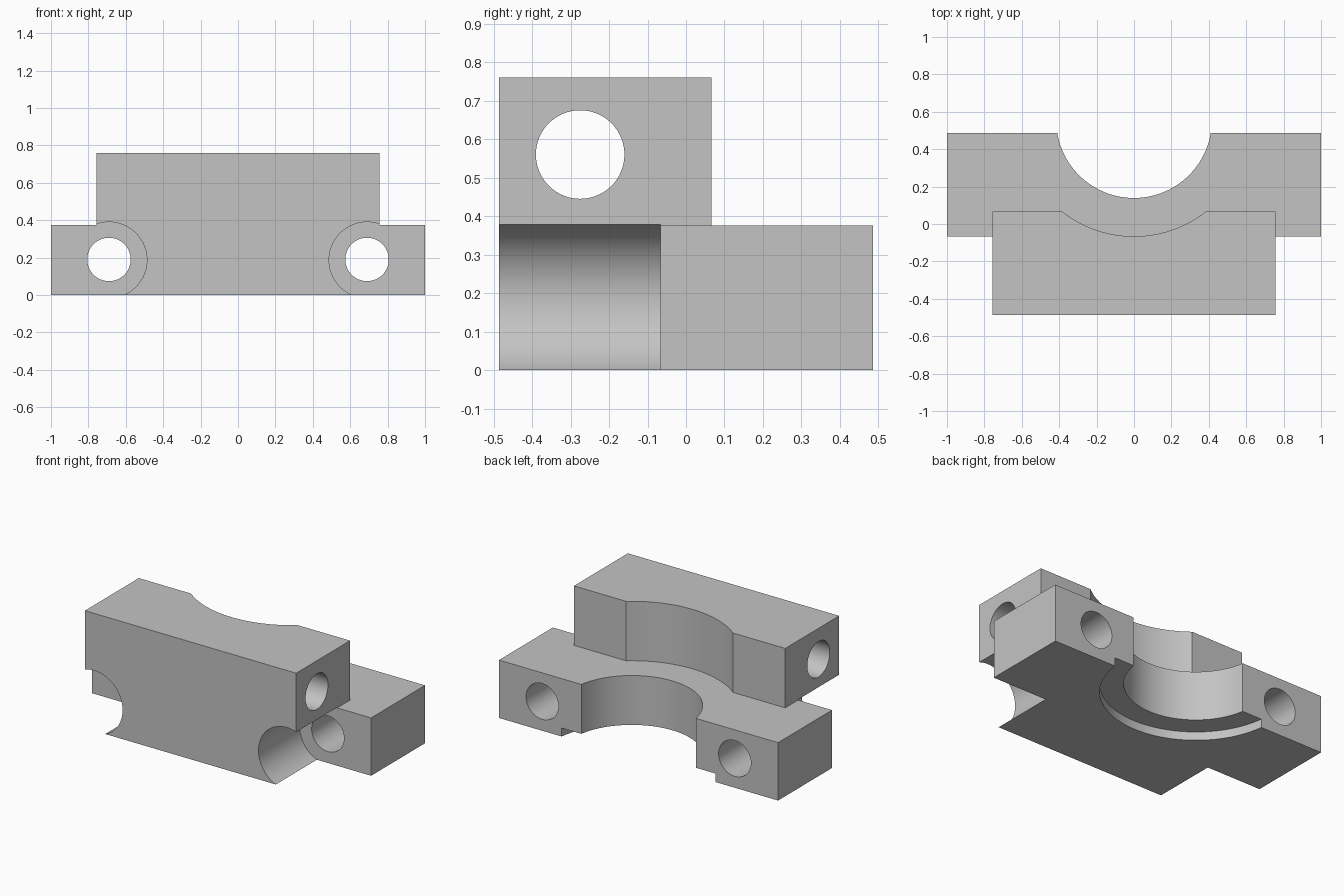
import bpy, bmesh, math
from mathutils import Matrix

if "Cube" in bpy.data.objects:
    bpy.data.objects.remove(bpy.data.objects["Cube"], do_unlink=True)

steel = bpy.data.materials.new("plain_grey")
steel.use_nodes = True
grey = (0.55, 0.55, 0.55, 1)
steel.diffuse_color = grey
steel.node_tree.nodes["Principled BSDF"].inputs["Base Color"].default_value = grey

FRONT, BACK = -0.486, 0.486
STEP = 0.066          # wing front and upper block back
HALF = 0.757          # half width of the narrow part
FLOOR = 0.375         # top of the lower body
AXIS_Y = 0.555        # vertical bore axis


def make_object(name, bm):
    bmesh.ops.recalc_face_normals(bm, faces=bm.faces)
    mesh = bpy.data.meshes.new(name)
    bm.to_mesh(mesh)
    bm.free()
    mesh.materials.append(steel)
    obj = bpy.data.objects.new(name, mesh)
    bpy.context.collection.objects.link(obj)
    return obj


def prism(name, outline, z0, z1):
    bm = bmesh.new()
    face = bm.faces.new([bm.verts.new((x, y, z0)) for x, y in outline])
    out = bmesh.ops.extrude_face_region(bm, geom=[face])
    top = [v for v in out["geom"] if isinstance(v, bmesh.types.BMVert)]
    bmesh.ops.translate(bm, verts=top, vec=(0, 0, z1 - z0))
    return make_object(name, bm)


def cylinder(name, centre, radius, length, axis):
    bm = bmesh.new()
    turn = {"X": Matrix.Rotation(math.pi / 2, 4, "Y"),
            "Y": Matrix.Rotation(math.pi / 2, 4, "X"),
            "Z": Matrix()}[axis]
    bmesh.ops.create_cone(bm, cap_ends=True, segments=96, radius1=radius,
                          radius2=radius, depth=length,
                          matrix=Matrix.Translation(centre) @ turn)
    return make_object(name, bm)


def arc(radius, edge_y, steps=48):
    """Bore arc from the +x end to the -x end on the line y = edge_y."""
    start = math.asin((edge_y - AXIS_Y) / radius)
    sweep = -math.pi - 2 * start
    angles = [start + sweep * i / steps for i in range(steps + 1)]
    return [(radius * math.cos(a), AXIS_Y + radius * math.sin(a)) for a in angles]


def combine(target, other, operation):
    mod = target.modifiers.new(operation.lower(), "BOOLEAN")
    mod.operation, mod.solver, mod.object = operation, "EXACT", other
    bpy.context.view_layer.objects.active = target
    bpy.ops.object.modifier_apply(modifier=mod.name)
    bpy.data.objects.remove(other, do_unlink=True)


# Lower body with side wings and the half bore
body = prism("clamp_body", [
    (-1, BACK), (-1, -STEP), (-HALF, -STEP), (-HALF, FRONT),
    (HALF, FRONT), (HALF, -STEP), (1, -STEP), (1, BACK)]
    + arc(0.416, BACK), 0, FLOOR)

# Upper block with its shallow curved back
upper = prism("upper_block", [
    (-HALF, STEP), (-HALF, FRONT), (HALF, FRONT), (HALF, STEP)]
    + arc(AXIS_Y + STEP, STEP), FLOOR, 0.76)
combine(body, upper, "UNION")

# Recess around the bore on the underside
combine(body, cylinder("recess", (0, AXIS_Y, 0), 0.555, 0.11, "Z"), "DIFFERENCE")

# Bolt holes and their wide front pockets
for side in (-1, 1):
    x = side * 0.69
    pocket = cylinder("pocket", (x, -STEP - 0.3, 0.187), 0.203, 0.6, "Y")
    combine(body, pocket, "DIFFERENCE")
    combine(body, cylinder("bolt_hole", (x, 0, 0.19), 0.116, 1.4, "Y"), "DIFFERENCE")

# Long cross hole through the upper block
combine(body, cylinder("cross_hole", (0, -0.275, 0.56), 0.115, 2.4, "X"), "DIFFERENCE")

bpy.ops.object.select_all(action="DESELECT")
body.select_set(True)
bpy.context.view_layer.objects.active = body
bpy.ops.object.shade_smooth_by_angle(angle=math.radians(30))
